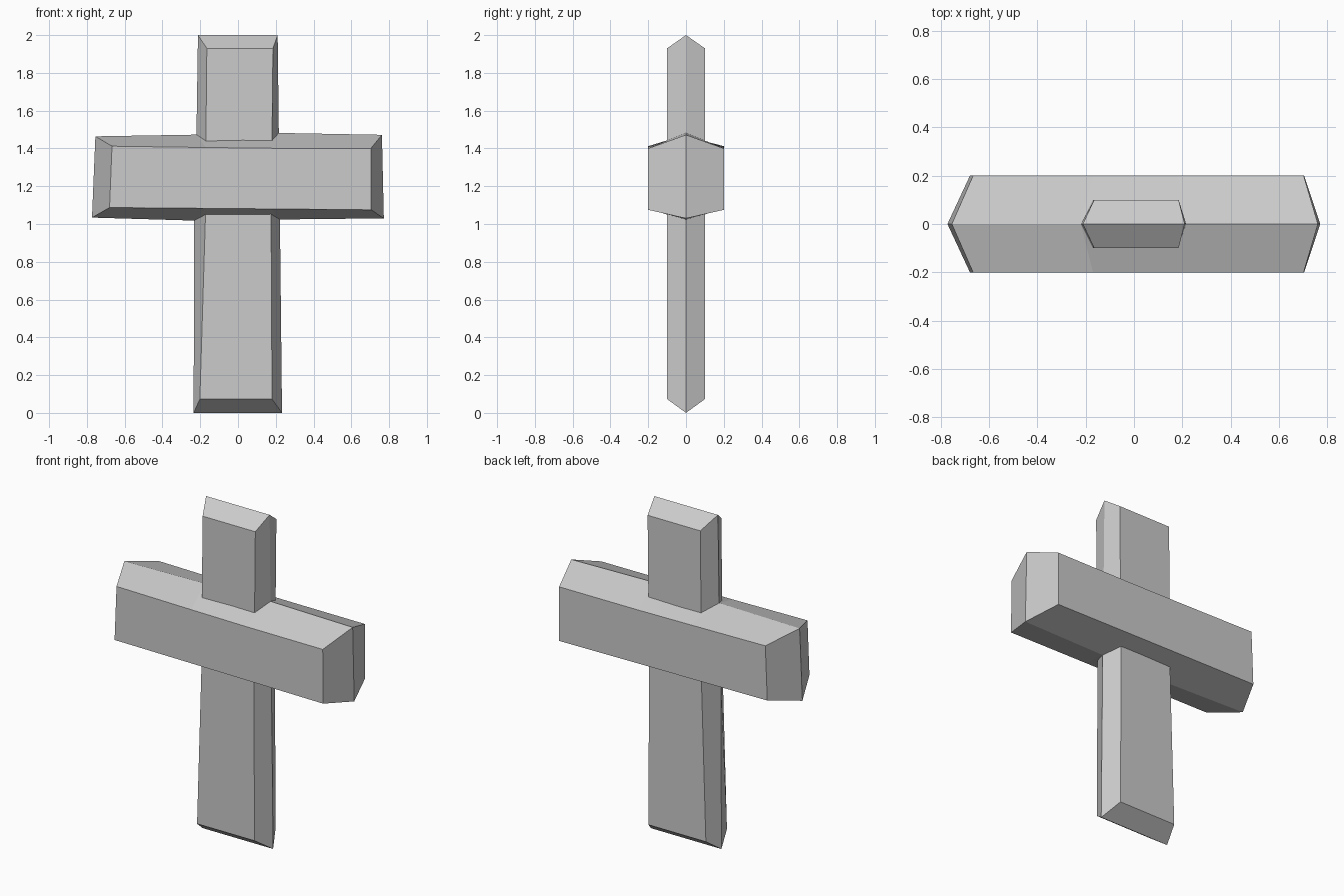
import bpy

if "Cube" in bpy.data.objects:
    bpy.data.objects.remove(bpy.data.objects["Cube"])


def beam(name, ridge, face, half_depth):
    """Solid with a ridge outline at y=0 and matching inset faces front and back (x, z points)."""
    n = len(ridge)
    verts = [(x, -half_depth, z) for x, z in face]
    verts += [(x, 0, z) for x, z in ridge]
    verts += [(x, half_depth, z) for x, z in face]
    faces = [list(range(n)), list(range(3 * n - 1, 2 * n - 1, -1))]
    for a in (0, n):
        for i in range(n):
            j = (i + 1) % n
            faces.append([a + j, a + i, a + n + i, a + n + j])
    mesh = bpy.data.meshes.new(name)
    mesh.from_pydata(verts, [], faces)
    mesh.update()
    obj = bpy.data.objects.new(name, mesh)
    bpy.context.collection.objects.link(obj)
    return obj


# upright post, slightly wider toward the foot
post = beam(
    "upright_post",
    [(-.235, 0), (.233, 0), (.222, 1.025), (.216, 1.485),
     (.21, 2), (-.212, 2), (-.22, 1.475), (-.232, 1.02)],
    [(-.202, .073), (.18, .073), (.175, 1.05), (.18, 1.44),
     (.185, 1.93), (-.165, 1.93), (-.17, 1.44), (-.172, 1.05)],
    .10)

# thick crossbeam with chamfered ends
crossbeam = beam(
    "crossbeam",
    [(-.773, 1.034), (-.232, 1.018), (.222, 1.024), (.772, 1.03),
     (.762, 1.472), (.216, 1.482), (-.22, 1.473), (-.755, 1.464)],
    [(-.68, 1.087), (-.172, 1.083), (.175, 1.08), (.705, 1.075),
     (.703, 1.40), (.18, 1.401), (-.17, 1.405), (-.667, 1.412)],
    .20)

# merge the two beams so no hidden surfaces remain inside
union = crossbeam.modifiers.new("join_post", 'BOOLEAN')
union.operation = 'UNION'
union.solver = 'EXACT'
union.object = post
bpy.context.view_layer.objects.active = crossbeam
bpy.ops.object.modifier_apply(modifier=union.name)
bpy.data.objects.remove(post)
crossbeam.name = "beam_cross"
